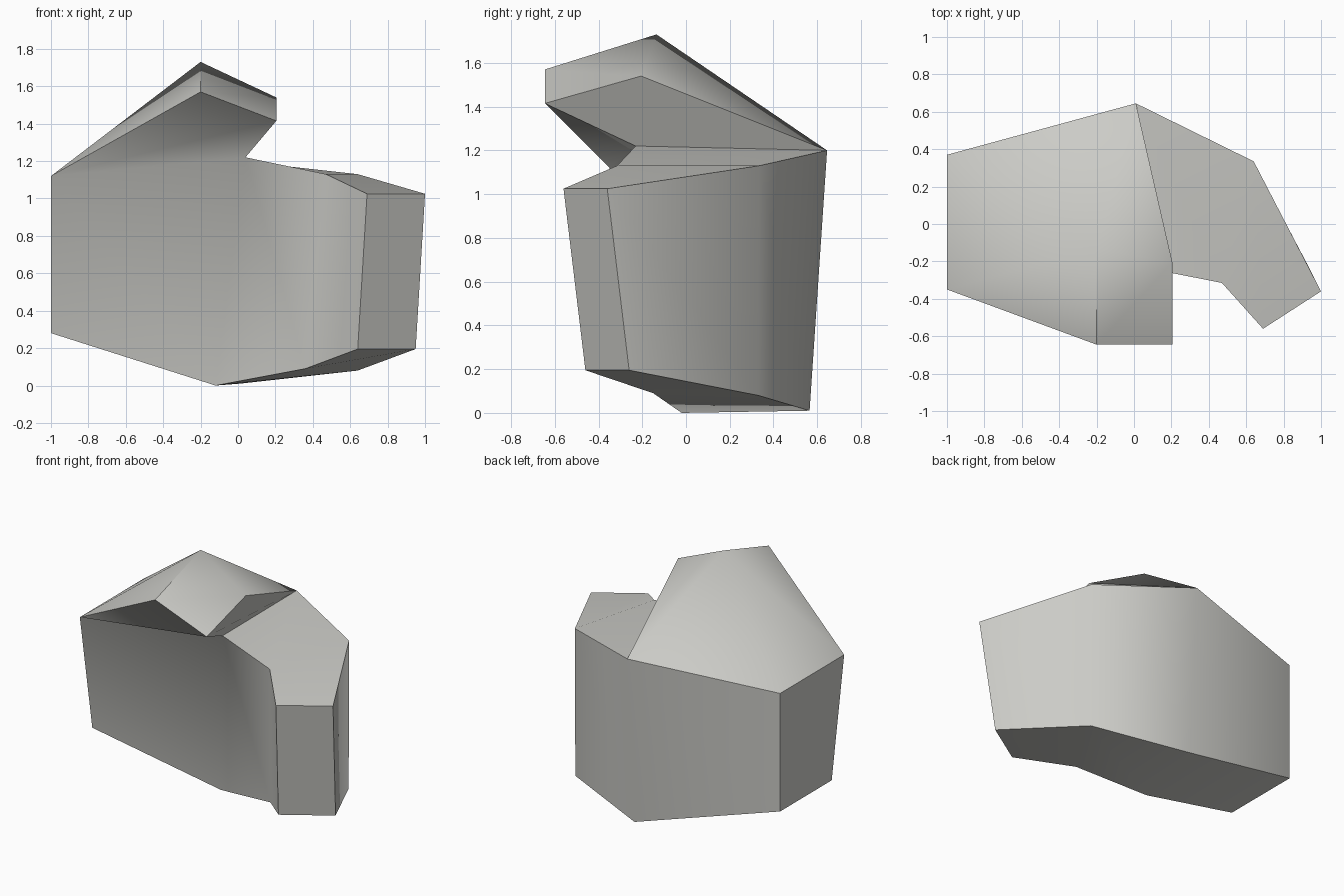
import bpy, bmesh

if "Cube" in bpy.data.objects:
    bpy.data.objects.remove(bpy.data.objects["Cube"])

# Wall cross-sections, left to right:
# back top, front top, front bottom, back bottom
sections = [
    [(-1.0, 0.37, 1.12), (-1.0, -0.35, 1.12), (-1.0, -0.21, 0.28), (-1.0, 0.37, 0.28)],
    [(0.01, 0.645, 1.20), (0.04, -0.23, 1.22), (-0.12, -0.02, 0.0), (0.01, 0.565, 0.01)],
    [(0.64, 0.335, 1.13), (0.47, -0.315, 1.13), (0.36, -0.15, 0.09), (0.64, 0.33, 0.08)],
    [(1.0, -0.36, 1.025), (0.69, -0.56, 1.025), (0.64, -0.46, 0.195), (0.95, -0.26, 0.195)],
]

bm = bmesh.new()
rings = [[bm.verts.new(p) for p in s] for s in sections]

# Bent wall: bridge the sections, leaving the first top open for the cap
for i, (a, b) in enumerate(zip(rings, rings[1:])):
    for j in range(4):
        if i == 0 and j == 0:
            continue
        k = (j + 1) % 4
        bm.faces.new((a[j], a[k], b[k], b[j]))
bm.faces.new(rings[0])
bm.faces.new(rings[-1])

# Overhanging cap on the left half
lip_left, lip_right, side, peak = [bm.verts.new(p) for p in (
    (-0.20, -0.645, 1.57), (0.205, -0.645, 1.415),
    (0.205, -0.205, 1.54), (-0.20, -0.135, 1.73))]
back_l, front_l = rings[0][:2]
back_r, front_r = rings[1][:2]
for f in ((back_l, front_l, peak), (front_l, lip_left, peak),
          (back_l, peak, back_r), (peak, side, back_r),
          (lip_left, lip_right, side, peak),
          (front_l, front_r, lip_right, lip_left),
          (lip_right, front_r, back_r, side)):
    bm.faces.new(f)
bmesh.ops.recalc_face_normals(bm, faces=bm.faces)

mesh = bpy.data.meshes.new("rock")
bm.to_mesh(mesh)
bm.free()
rock = bpy.data.objects.new("rock", mesh)
bpy.context.collection.objects.link(rock)

# Single stone colour
stone = bpy.data.materials.new("stone grey")
stone.diffuse_color = (0.60, 0.60, 0.57, 1)
stone.use_nodes = True
stone.node_tree.nodes["Principled BSDF"].inputs["Base Color"].default_value = stone.diffuse_color
mesh.materials.append(stone)

# Soft shading, sharp outer edges
bpy.context.view_layer.objects.active = rock
rock.select_set(True)
bpy.ops.object.shade_smooth_by_angle(angle=0.80)
